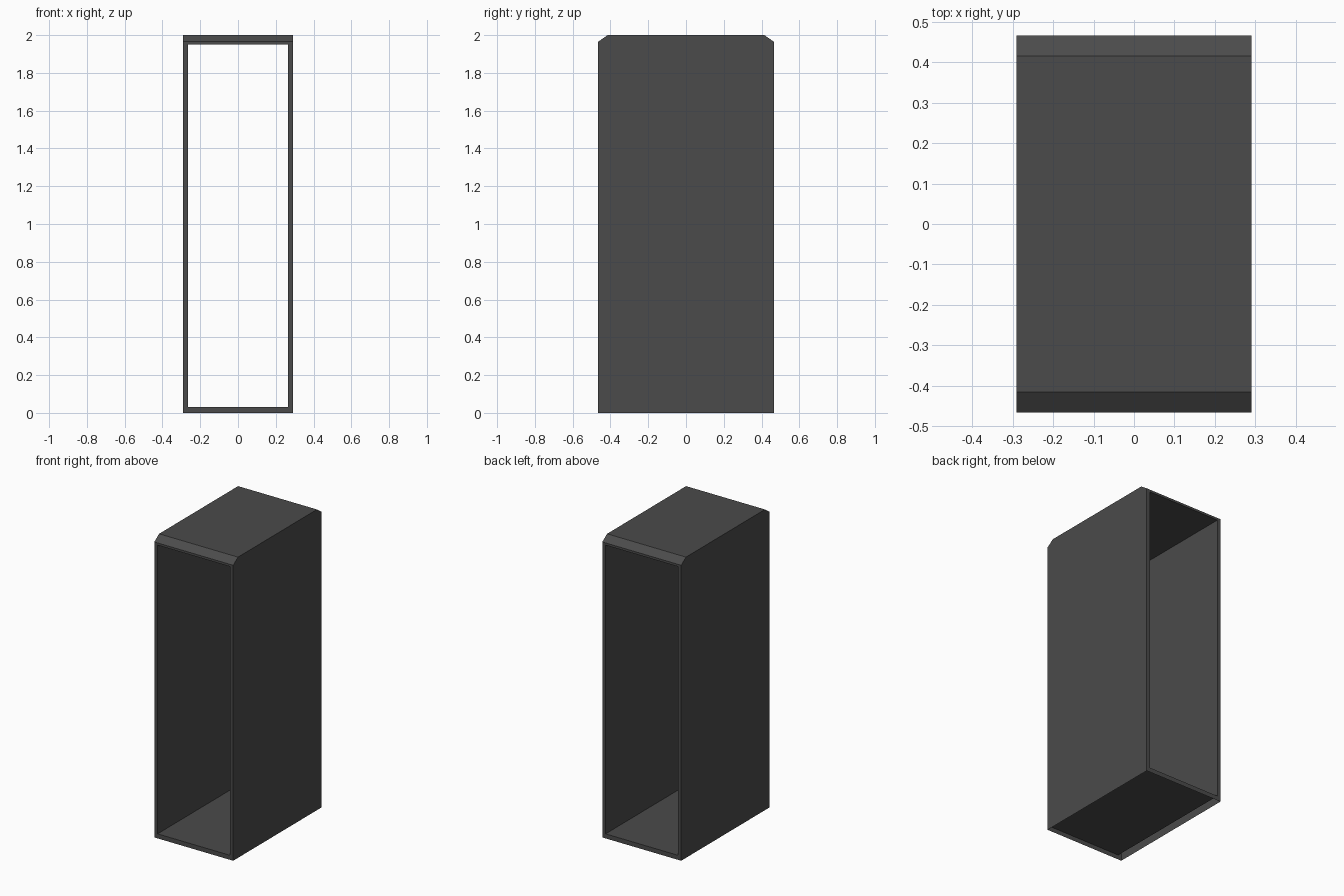
import bpy, bmesh

if "Cube" in bpy.data.objects:
    bpy.data.objects.remove(bpy.data.objects["Cube"])

HX, HY, H = 0.29, 0.465, 2.0        # outer half width, half depth, height
IX, FLOOR, CEIL = 0.266, 0.03, 1.95  # tunnel opening
CHAMFER_Y, CHAMFER_Z = 0.415, 1.965

grey = bpy.data.materials.new("dark grey")
grey.diffuse_color = (0.07, 0.07, 0.07, 1)
grey.use_nodes = True
grey.node_tree.nodes["Principled BSDF"].inputs["Base Color"].default_value = grey.diffuse_color

bm = bmesh.new()


def ring(points):
    return [bm.verts.new(p) for p in points]


def bridge(a, b, closed=True):
    n = len(a)
    for i in range(n if closed else n - 1):
        j = (i + 1) % n
        bm.faces.new((a[i], a[j], b[j], b[i]))


# outer shell: chamfered side profile spanned across x, open underneath
profile = [(-HY, 0), (-HY, CHAMFER_Z), (-CHAMFER_Y, H),
           (CHAMFER_Y, H), (HY, CHAMFER_Z), (HY, 0)]
left = ring([(-HX, y, z) for y, z in profile])
right = ring([(HX, y, z) for y, z in profile])
bm.faces.new(left)
bm.faces.new(right)
bridge(left[1:5], right[1:5], closed=False)

# tunnel running from front to back
openings = []
for y in (-HY, HY):
    openings.append(ring([(-IX, y, FLOOR), (IX, y, FLOOR),
                          (IX, y, CEIL), (-IX, y, CEIL)]))
bridge(*openings)

# front and back rims around the opening
bridge([left[0], right[0], right[1], left[1]], openings[0])
bridge([left[5], right[5], right[4], left[4]], openings[1])

bmesh.ops.recalc_face_normals(bm, faces=bm.faces)
mesh = bpy.data.meshes.new("casing")
bm.to_mesh(mesh)
bm.free()
mesh.materials.append(grey)
casing = bpy.data.objects.new("casing", mesh)
bpy.context.collection.objects.link(casing)
